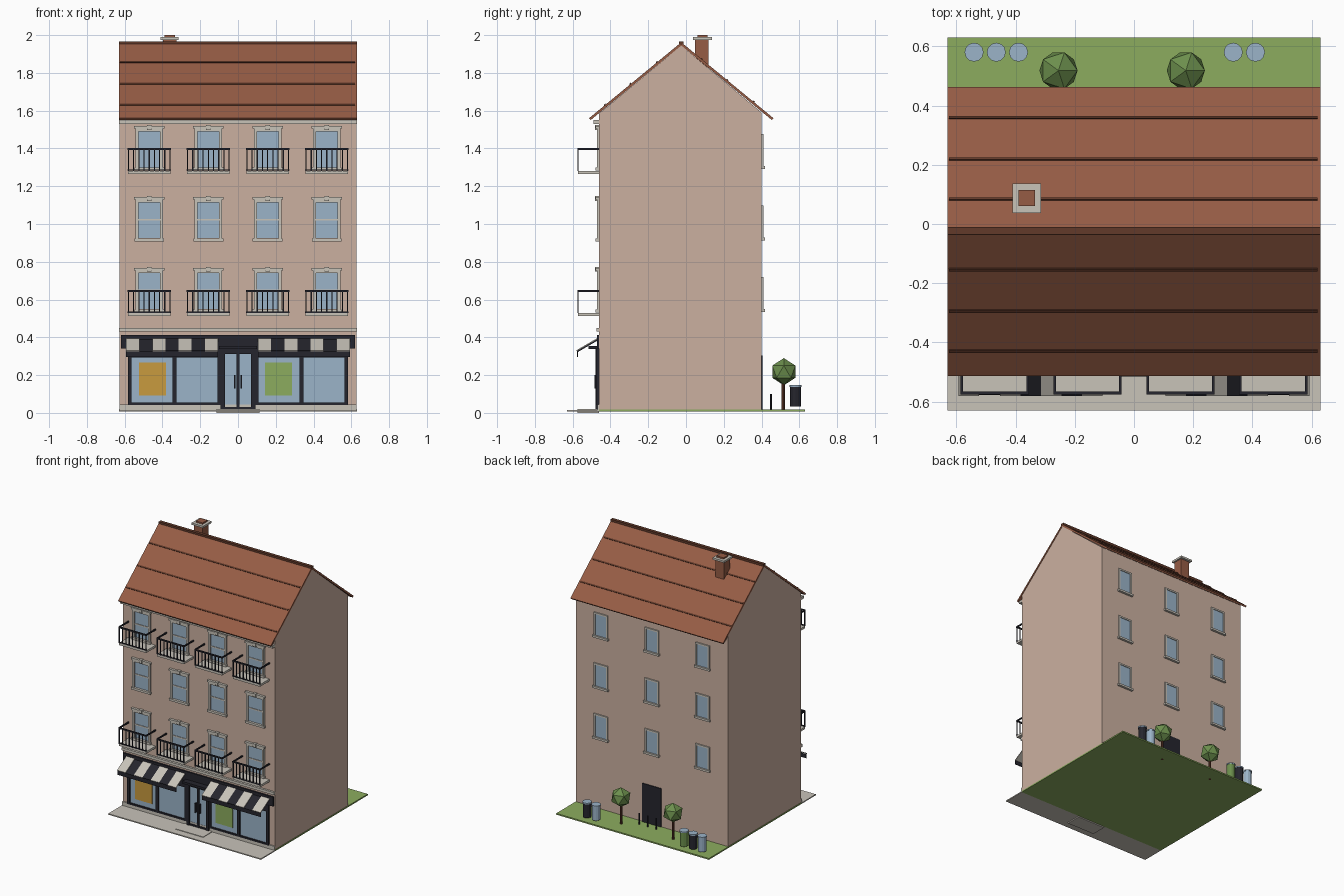
import bpy, bmesh, math
from mathutils import Matrix, Vector

if "Cube" in bpy.data.objects:
    bpy.data.objects.remove(bpy.data.objects["Cube"])


def colour(name, r, g, b):
    lin = [((c / 255 + 0.055) / 1.055) ** 2.4 for c in (r, g, b)]
    m = bpy.data.materials.new(name)
    m.diffuse_color = (*lin, 1)
    m.use_nodes = True
    m.node_tree.nodes["Principled BSDF"].inputs["Base Color"].default_value = m.diffuse_color
    return m


WALL = colour("wall_plaster", 203, 176, 160)
ROOF = colour("roof_tile", 150, 92, 69)
BROWN = colour("dark_brown", 98, 58, 42)
STONE = colour("pale_stone", 200, 195, 185)
DARK = colour("dark_metal", 37, 37, 45)
GLASS = colour("blue_glass", 155, 179, 200)
GRASS = colour("grass_green", 140, 172, 95)
LEAF = colour("leaf_green", 108, 143, 77)
ORANGE = colour("orange", 200, 155, 62)


def finish(name, bm, *mats):
    bmesh.ops.recalc_face_normals(bm, faces=bm.faces)
    me = bpy.data.meshes.new(name)
    bm.to_mesh(me)
    bm.free()
    for m in mats:
        me.materials.append(m)
    ob = bpy.data.objects.new(name, me)
    bpy.context.collection.objects.link(ob)
    return ob


def boxes(name, mat, *bounds):
    """One object from boxes given as x0, x1, y0, y1, z0, z1."""
    bm = bmesh.new()
    for x0, x1, y0, y1, z0, z1 in bounds:
        bmesh.ops.create_cube(bm, size=1, matrix=Matrix.Translation(
            ((x0 + x1) / 2, (y0 + y1) / 2, (z0 + z1) / 2))
            @ Matrix.Diagonal((x1 - x0, y1 - y0, z1 - z0, 1)))
    return finish(name, bm, mat)


def prism(name, mat, profile, x0, x1):
    """Extrude a (y, z) profile along x."""
    bm = bmesh.new()
    f = bm.faces.new([bm.verts.new((x0, y, z)) for y, z in profile])
    ext = bmesh.ops.extrude_face_region(bm, geom=[f])["geom"]
    bmesh.ops.translate(bm, vec=(x1 - x0, 0, 0),
                        verts=[v for v in ext if isinstance(v, bmesh.types.BMVert)])
    return finish(name, bm, mat)


def cylinder(name, mat, x, y, z0, z1, r, n=12):
    bm = bmesh.new()
    bmesh.ops.create_cone(bm, cap_ends=True, segments=n, radius1=r, radius2=r, depth=z1 - z0,
                          matrix=Matrix.Translation((x, y, (z0 + z1) / 2)))
    return finish(name, bm, mat)


F, B = -0.46, 0.40            # front and back wall planes
RIDGE = Vector((-0.025, 1.945))

# Ground
boxes("pavement", STONE, (-0.63, 0.63, -0.63, F, 0.008, 0.016))
boxes("lawn", GRASS, (-0.63, 0.63, F, 0.63, 0.008, 0.018))
boxes("door_step", STONE, (-0.115, 0.115, -0.575, F, 0, 0.02))

# House body with gables
prism("house_walls", WALL, [(F, 0.015), (B, 0.015), (B, 1.59), RIDGE[:], (F, 1.585)], -0.627, 0.627)
boxes("base_plinth", STONE, (-0.628, 0.628, F - 0.008, F, 0.016, 0.045))
boxes("string_course", STONE, (-0.629, 0.629, F - 0.015, F, 0.43, 0.45))
boxes("eaves_cornice", STONE, (-0.629, 0.629, F - 0.03, F, 1.53, 1.55))

# Roof slopes, tile row strips and ridge cap
for side, eave, rows in (("front", Vector((-0.505, 1.55)), (-0.145, -0.285, -0.42)),
                         ("back", Vector((0.455, 1.55)), (0.075, 0.21, 0.35))):
    d = (eave - RIDGE).normalized()
    n = Vector((-d.y, d.x)) if d.x > 0 else Vector((d.y, -d.x))
    prism(f"{side}_roof_slope", ROOF,
          [p[:] for p in (RIDGE, eave, eave + n * 0.013, RIDGE + n * 0.013)], -0.63, 0.63)
    for i, y in enumerate(rows):
        p = RIDGE + d * ((y - RIDGE.x) / d.x) + n * 0.012
        prism(f"{side}_tile_strip_{i}", BROWN,
              [q[:] for q in (p - d * 0.005, p + d * 0.005, p + d * 0.005 + n * 0.006,
                              p - d * 0.005 + n * 0.006)], -0.625, 0.62)
boxes("ridge_cap", BROWN, (-0.63, 0.63, -0.036, -0.012, 1.945, 1.967))

# Chimney
boxes("chimney_stack", ROOF, (-0.398, -0.326, 0.047, 0.12, 1.80, 1.976))
boxes("chimney_cap", STONE, (-0.41, -0.314, 0.037, 0.137, 1.975, 1.989))
boxes("chimney_pot", ROOF, (-0.39, -0.334, 0.06, 0.115, 1.985, 2.0))

# Front windows
COLUMNS = (-0.47, -0.157, 0.157, 0.47)
for row in range(3):
    z = 0.54 + 0.375 * row
    for c, x in enumerate(COLUMNS):
        boxes(f"front_window_glass_{row}_{c}", GLASS,
              (x - 0.06, x + 0.06, F - 0.004, F, z + 0.01, z + 0.21))
        boxes(f"front_window_frame_{row}_{c}", STONE,
              (x - 0.073, x - 0.057, F - 0.012, F, z, z + 0.21),
              (x + 0.057, x + 0.073, F - 0.012, F, z, z + 0.21),
              (x - 0.06, x + 0.06, F - 0.008, F, z + 0.103, z + 0.112),
              (x - 0.079, x + 0.079, F - 0.018, F, z - 0.008, z + 0.008),
              (x - 0.073, x + 0.073, F - 0.012, F, z + 0.2, z + 0.216),
              (x - 0.08, x + 0.08, F - 0.018, F, z + 0.215, z + 0.228),
              (x - 0.012, x + 0.012, F - 0.021, F, z + 0.208, z + 0.233))

# Balconies on the lower and upper rows
YB = -0.575
for row, z in enumerate((0.512, 1.264)):
    for c, x in enumerate(COLUMNS):
        boxes(f"balcony_slab_{row}_{c}", STONE, (x - 0.112, x + 0.112, YB + 0.003, F, z, z + 0.016))
        rails = [(x - 0.115, x + 0.115, YB, YB + 0.009, z + 0.128, z + 0.138),
                 (x - 0.115, x + 0.115, YB, YB + 0.007, z + 0.018, z + 0.024)]
        for s in (-1, 1):
            xs = x + s * 0.111
            rails.append((xs - 0.004, xs + 0.004, YB, F, z + 0.128, z + 0.138))
        for i in range(9):
            xb = x + (i - 4) * 0.0275
            rails.append((xb - 0.003, xb + 0.003, YB + 0.001, YB + 0.007, z + 0.016, z + 0.13))
        boxes(f"balcony_railing_{row}_{c}", DARK, *rails)

# Shop front: fascia, glazing, posters, door
boxes("shop_fascia", DARK, (-0.62, 0.62, F - 0.012, F, 0.342, 0.412))
for s, side, mat in ((-1, "left", ORANGE), (1, "right", GRASS)):
    def span(a, b, *rest):
        return (min(s * a, s * b), max(s * a, s * b), *rest)
    boxes(f"{side}_shop_glass", GLASS, span(0.1, 0.575, F - 0.005, F, 0.05, 0.3))
    bars = [span(a, b, F - 0.015, F, 0.042, 0.342) for a, b in ((0.563, 0.583), (0.325, 0.347), (0.09, 0.108))]
    boxes(f"{side}_shop_frame", DARK, *bars, span(0.09, 0.583, F - 0.015, F, 0.042, 0.054),
          span(0.09, 0.583, F - 0.015, F, 0.292, 0.342))
    px = -0.523 if s < 0 else 0.143
    boxes(f"{side}_shop_poster", mat, (px, px + 0.142, F - 0.009, F - 0.004, 0.092, 0.267))

    # Striped awning: alternate stripes pale and dark
    bm = bmesh.new()
    x0 = -0.592 if s < 0 else 0.106
    w = 0.486 / 7
    for i in range(7):
        a, b = x0 + i * w, x0 + (i + 1) * w
        top = [bm.verts.new(p) for p in ((a, -0.468, 0.39), (b, -0.468, 0.39),
                                         (b, -0.578, 0.326), (a, -0.578, 0.326))]
        f = bm.faces.new(top)
        f.material_index = i % 2
    awning = finish(f"{side}_awning", bm, STONE, DARK)
    solid = awning.modifiers.new("thickness", "SOLIDIFY")
    solid.thickness = 0.006
    boxes(f"{side}_awning_valance", DARK, (x0, x0 + 7 * w, -0.577, -0.572, 0.296, 0.325))

boxes("door_glass", GLASS, (-0.075, 0.075, F - 0.006, F, 0.025, 0.315))
boxes("door_frame", DARK, (-0.092, -0.07, F - 0.018, F, 0.016, 0.34),
      (0.07, 0.092, F - 0.018, F, 0.016, 0.34), (-0.008, 0.008, F - 0.014, F, 0.016, 0.34),
      (-0.092, 0.092, F - 0.018, F, 0.312, 0.34), (-0.08, 0.08, F - 0.014, F, 0.018, 0.032))
boxes("door_handles", DARK, (-0.02, -0.014, F - 0.024, F - 0.005, 0.13, 0.2),
      (0.014, 0.02, F - 0.024, F - 0.005, 0.13, 0.2))
boxes("door_canopy", DARK, (-0.1, 0.1, -0.515, F, 0.338, 0.354))

# Back windows, door and posts
for row in range(3):
    z = 0.54 + 0.378 * row
    for c, x in enumerate((-0.42, 0, 0.42)):
        boxes(f"back_window_glass_{row}_{c}", GLASS, (x - 0.048, x + 0.048, B, B + 0.004, z, z + 0.17))
        boxes(f"back_window_frame_{row}_{c}", STONE,
              (x - 0.058, x - 0.045, B, B + 0.009, z, z + 0.18),
              (x + 0.045, x + 0.058, B, B + 0.009, z, z + 0.18),
              (x - 0.058, x + 0.058, B, B + 0.009, z + 0.168, z + 0.18),
              (x - 0.064, x + 0.064, B, B + 0.017, z - 0.005, z + 0.01))
boxes("back_door", DARK, (-0.078, 0.078, B, B + 0.006, 0.018, 0.305))
for i, x in enumerate((-0.07, 0, 0.07)):
    cylinder(f"garden_post_{i}", DARK, x, 0.45, 0.01, 0.1, 0.005, 8)

# Trees
for i, x in enumerate((-0.255, 0.175)):
    cylinder(f"tree_trunk_{i}", BROWN, x, 0.515, 0.007, 0.17, 0.009, 8)
    bm = bmesh.new()
    bmesh.ops.create_icosphere(bm, subdivisions=1, radius=0.072,
                               matrix=Matrix.Translation((x, 0.518, 0.218)))
    finish(f"tree_crown_{i}", bm, LEAF)

# Bins with lids
for i, (x, mat) in enumerate(((-0.54, GLASS), (-0.465, DARK), (-0.39, LEAF), (0.335, GLASS), (0.41, DARK))):
    cylinder(f"bin_body_{i}", mat, x, 0.58, 0.035, 0.138, 0.029)
    cylinder(f"bin_lid_{i}", GLASS, x, 0.58, 0.138, 0.147, 0.032)
